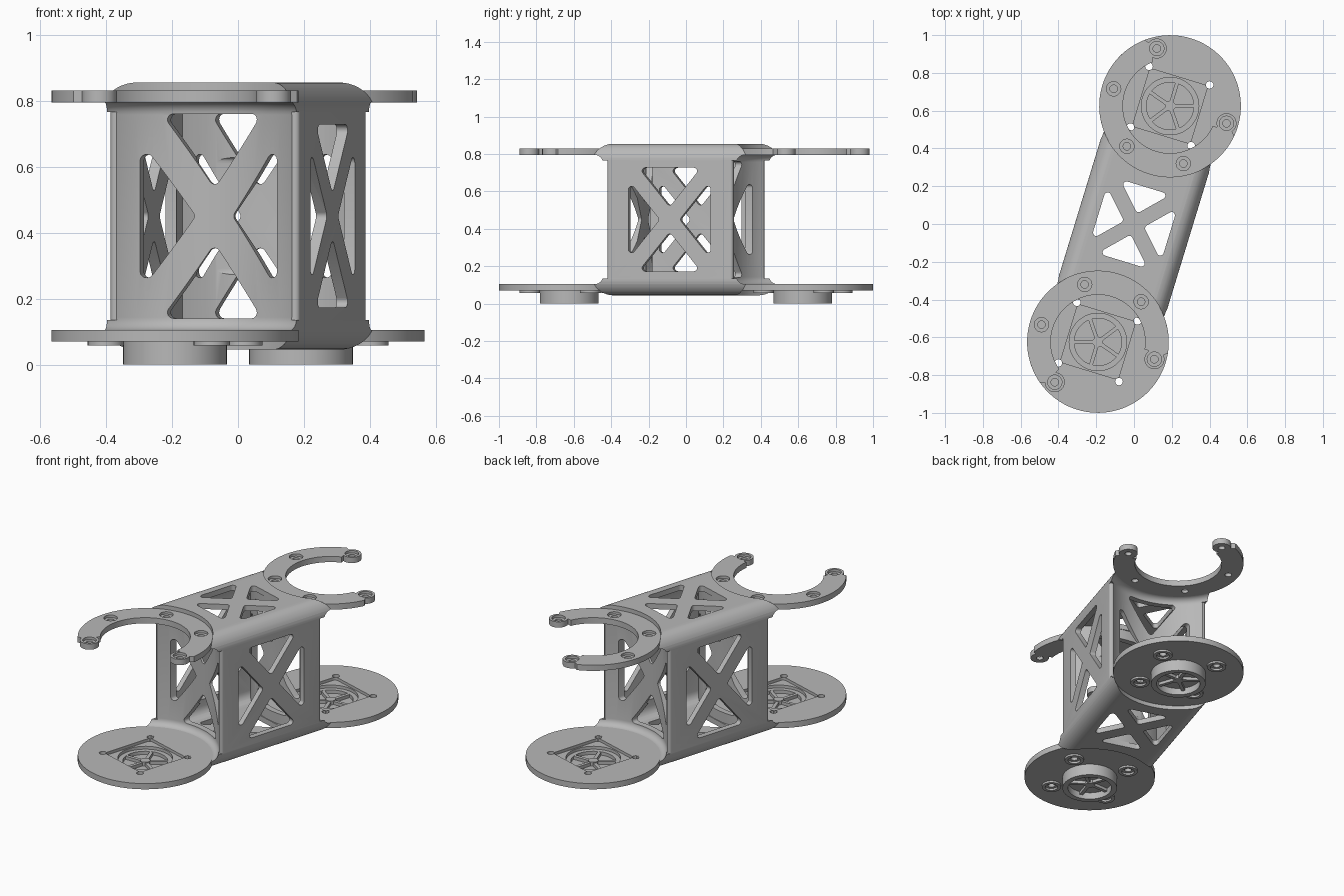
import bpy, bmesh
from math import pi, sin, cos, tan, hypot, radians
from mathutils import Matrix, Vector

if "Cube" in bpy.data.objects:
    bpy.data.objects.remove(bpy.data.objects["Cube"], do_unlink=True)

grey = bpy.data.materials.new("bracket grey")
grey.use_nodes = True
grey.diffuse_color = (0.48, 0.48, 0.48, 1)
grey.node_tree.nodes["Principled BSDF"].inputs["Base Color"].default_value = grey.diffuse_color

AXIS_ANGLE = radians(-17)   # turn of the whole bracket about z
REACH = 0.653               # distance of the mounts from the middle
MID = 0.45                  # height of the body's middle
DISC_R = 0.375
parts = []


# ---------- helpers ----------
def arc(cx, cy, r, start, end, n):
    return [(cx + r * cos(start + (end - start) * i / n),
             cy + r * sin(start + (end - start) * i / n)) for i in range(n + 1)]


def circle(cx, cy, r, n=48):
    return arc(cx, cy, r, 0, 2 * pi, n)[:-1]


def rounded(points, r, n=6):
    """Round every corner of a convex polygon."""
    out = []
    pts = [Vector(p) for p in points]
    for i, p in enumerate(pts):
        a = (pts[i - 1] - p).normalized()
        b = (pts[(i + 1) % len(pts)] - p).normalized()
        half = a.angle(b) / 2
        centre = p + (a + b).normalized() * r / sin(half)
        start = p + a * r / tan(half) - centre
        end = p + b * r / tan(half) - centre
        turn = start.angle_signed(end)   # clockwise positive
        for k in range(n + 1):
            t = -turn * k / n
            out.append((centre.x + start.x * cos(t) - start.y * sin(t),
                        centre.y + start.x * sin(t) + start.y * cos(t)))
    return out


def rect(x0, x1, y0, y1):
    return [(x0, y0), (x1, y0), (x1, y1), (x0, y1)]


def prism(name, points, axis, lo, hi, rim=0):
    """Extrude a 2D outline along an axis; rim rounds the two end edges."""
    place = {"X": lambda a, b: (lo, a, b), "Y": lambda a, b: (a, lo, b),
             "Z": lambda a, b: (a, b, lo)}[axis]
    step = Vector([hi - lo if axis == c else 0 for c in "XYZ"])
    bm = bmesh.new()
    face = bm.faces.new([bm.verts.new(place(*p)) for p in points])
    ext = bmesh.ops.extrude_face_region(bm, geom=[face])
    bmesh.ops.translate(bm, vec=step, verts=[v for v in ext["geom"] if isinstance(v, bmesh.types.BMVert)])
    bmesh.ops.recalc_face_normals(bm, faces=bm.faces)
    if rim:
        ends = {e for f in bm.faces if len(f.verts) > 4 for e in f.edges}
        bmesh.ops.bevel(bm, geom=list(ends), offset=rim, segments=6, profile=0.5, affect="EDGES")
    mesh = bpy.data.meshes.new(name)
    bm.to_mesh(mesh)
    bm.free()
    obj = bpy.data.objects.new(name, mesh)
    bpy.context.collection.objects.link(obj)
    return obj


def combine(obj, others, operation="DIFFERENCE"):
    """Apply booleans and drop the helper objects."""
    for o in others:
        m = obj.modifiers.new("cut", "BOOLEAN")
        m.operation, m.object, m.solver = operation, o, "EXACT"
    bpy.context.view_layer.update()
    done = obj.evaluated_get(bpy.context.evaluated_depsgraph_get())
    mesh = bpy.data.meshes.new_from_object(done)
    obj.modifiers.clear()
    obj.data = mesh
    for o in others:
        bpy.data.objects.remove(o, do_unlink=True)


def truss_windows(axis, a, b, bar, cx, cy):
    """Four rounded triangles that leave an X of two bars."""
    diag = hypot(a, b)
    top, side = bar * diag / a, bar * diag / b
    tx, sy = (b - top) * a / b, (a - side) * b / a
    cutters = []
    for s in (1, -1):
        for tri in ([(0, s * top), (tx, s * b), (-tx, s * b)],
                    [(s * side, 0), (s * a, sy), (s * a, -sy)]):
            moved = [(cx + p[0], cy + p[1]) for p in tri]
            cutters.append(prism("window_cutter", rounded(moved, 0.018), axis, -1, 1.5))
    return cutters


# ---------- hollow body with concave ends ----------
HW, TIP_U, WALL_R = 0.3, 0.352, 0.41
body = prism("truss_body", rounded(rect(-HW, HW, 0.045, 0.855), 0.085, 10), "Y", -0.47, 0.47)
hollow = prism("hollow", rounded(rect(-0.266, 0.266, 0.078, 0.822), 0.055), "Y", -0.4, 0.4)
combine(hollow, [prism("inner_wall", circle(0, s * REACH, WALL_R + 0.035, 96), "Z", -1, 2) for s in (1, -1)])
cuts = [hollow]
for s in (1, -1):
    y = s * REACH
    # concave end walls, filleted into the flanges
    cuts.append(prism("end_cutter", circle(0, y, WALL_R, 96), "Z", 0.103, 0.797, 0.04))
    # seats for the ring above and the disc below
    cuts.append(prism("ring_seat", circle(0, y, DISC_R, 96), "Z", 0.828, 1))
    cuts.append(prism("ring_bore", circle(0, y, 0.252, 64), "Z", 0.7, 1))
    cuts.append(prism("disc_seat", circle(0, y, DISC_R, 96), "Z", -0.1, 0.072))
    # rounded upright tips of the side walls
    for t in (1, -1):
        r = 0.015
        outline = [(0.01, 0.1), (0.01, -r)] + arc(-r, -r, r, 0, pi / 2, 6) + [(-0.03, 0), (-0.03, 0.1)]
        tip = [(t * (HW + p), s * (TIP_U + q)) for p, q in outline]
        cuts.append(prism("tip_cutter", tip, "Z", 0.135, 0.765))
cuts += truss_windows("X", 0.23, 0.277, 0.043, 0, MID)
cuts += truss_windows("Y", 0.217, 0.31, 0.048, 0, MID)
cuts += truss_windows("Z", 0.195, 0.205, 0.04, 0, 0)
combine(body, cuts)
parts.append(body)

# ---------- mounts at both ends ----------
HOLE_R = 0.3125
for s, end in ((1, "back"), (-1, "front")):
    y = s * REACH

    # open ring on top with rounded tips
    a0, a1 = radians(120), radians(360)
    neck, wrap, tip = radians(8), radians(40), 0.053
    outline = arc(0, 0, DISC_R, a0 + neck, a1 - neck, 64)
    outline += arc(HOLE_R, 0, tip, -wrap, pi + wrap, 16)
    outline += arc(0, 0, 0.25, a1 - neck, a0 + neck, 64)
    outline += arc(HOLE_R * cos(a0), HOLE_R * sin(a0), tip, a0 + pi - wrap, a0 + 2 * pi + wrap, 16)
    ring = prism(end + "_clamp_ring", [(p, y + s * q) for p, q in outline], "Z", 0.795, 0.83)
    for target in (ring, body):
        holes = []
        for k in range(2, 7):
            hx, hy = HOLE_R * cos(k * pi / 3), y + s * HOLE_R * sin(k * pi / 3)
            holes.append(prism("screw_hole", circle(hx, hy, 0.02, 20), "Z", 0.74, 0.9))
            holes.append(prism("counterbore", circle(hx, hy, 0.038, 24), "Z", 0.815, 0.9))
        combine(target, holes)
    parts.append(ring)

    # base disc with square pocket, boss pads and bearing collar
    disc = prism(end + "_base_disc", circle(0, y, DISC_R, 96), "Z", 0.07, 0.105)
    corners = [(p, y + q) for p in (-0.168, 0.168) for q in (-0.168, 0.168)]
    adds = [prism("pad", circle(cx, cy, 0.055, 28), "Z", 0.058, 0.08) for cx, cy in corners]
    adds.append(prism("collar", circle(0, y, 0.157, 64), "Z", 0, 0.08))
    combine(disc, adds, "UNION")
    w = 0.16
    cuts = [prism("pocket", rounded(rect(-w, w, y - w, y + w), 0.02), "Z", 0.088, 0.2),
            prism("step", circle(0, y, 0.152, 64), "Z", 0.07, 0.2),
            prism("upper_bore", circle(0, y, 0.125, 64), "Z", 0.05, 0.2),
            prism("lower_bore", circle(0, y, 0.125, 64), "Z", -0.1, 0.042)]
    for cx, cy in corners:
        cuts.append(prism("screw_hole", circle(cx, cy, 0.02, 20), "Z", -0.1, 0.2))
        cuts.append(prism("countersink", circle(cx, cy, 0.036, 24), "Z", -0.1, 0.07))
    combine(disc, cuts)
    parts.append(disc)

    # spoked hub inside the collar
    hub = prism(end + "_hub", circle(0, y, 0.028, 24), "Z", 0.02, 0.074)
    spokes = []
    for k in range(5):
        ang = radians(90 + 72 * k)
        d, n = Vector((cos(ang), sin(ang))), Vector((-sin(ang), cos(ang))) * 0.01
        bar = [d * 0.01 - n, d * 0.13 - n, d * 0.13 + n, d * 0.01 + n]
        spokes.append(prism("spoke", [(p.x, y + s * p.y) for p in bar], "Z", 0.024, 0.069))
    combine(hub, spokes, "UNION")
    parts.append(hub)

# ---------- finish: turn, colour, smooth ----------
bpy.ops.object.select_all(action="DESELECT")
for obj in parts:
    obj.data.transform(Matrix.Rotation(AXIS_ANGLE, 4, "Z"))
    obj.data.materials.clear()
    obj.data.materials.append(grey)
    obj.select_set(True)
bpy.context.view_layer.objects.active = body
bpy.ops.object.shade_smooth_by_angle(angle=radians(30))
